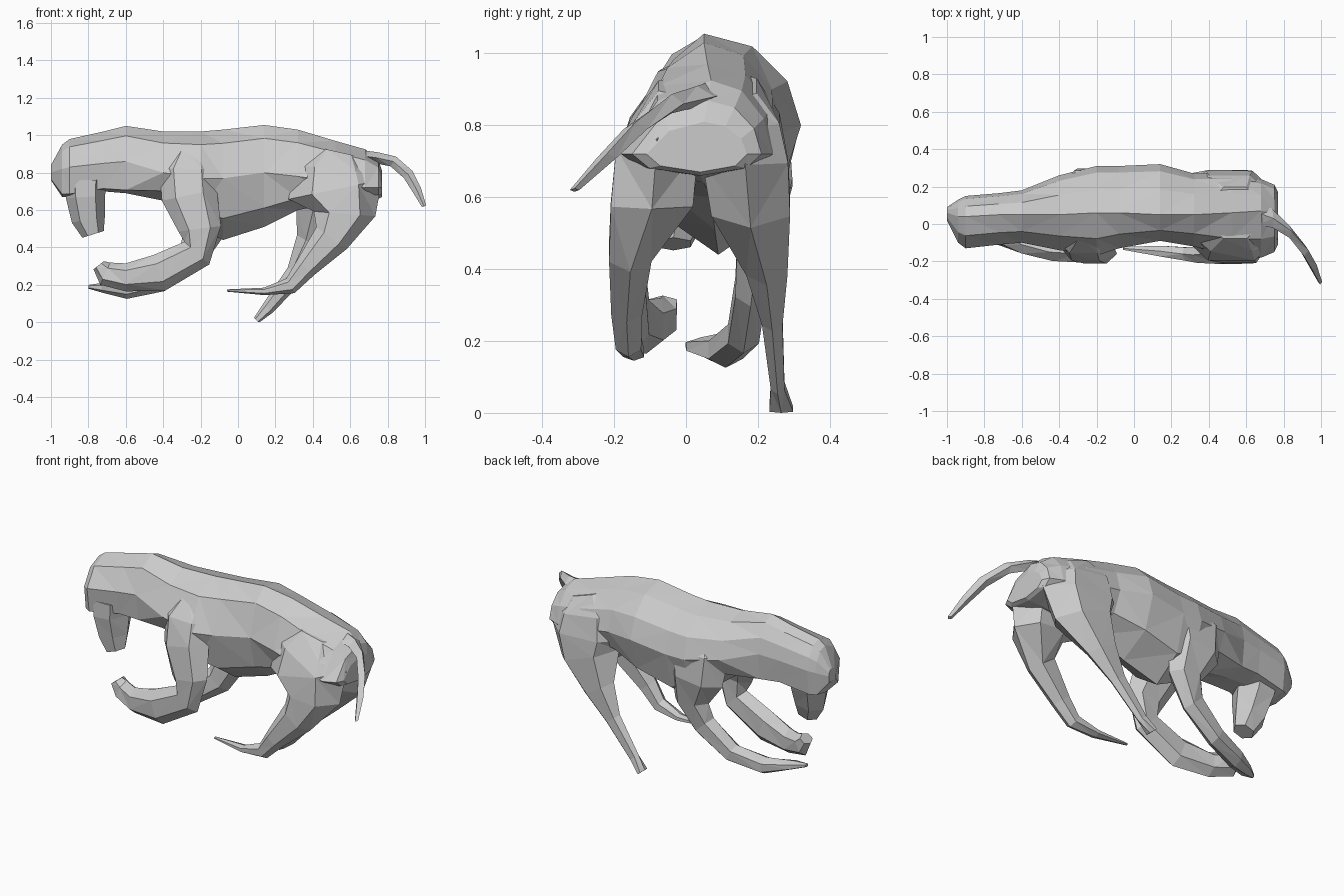
import bpy, bmesh, math
from mathutils import Vector


def loft(name, rings):
    """Skin a list of equal-length point rings into a closed, faceted solid."""
    bm = bmesh.new()
    rows = [[bm.verts.new(p) for p in ring] for ring in rings]
    n = len(rows[0])
    for a, b in zip(rows, rows[1:]):
        for i in range(n):
            j = (i + 1) % n
            bm.faces.new((a[i], a[j], b[j], b[i]))
    bm.faces.new(rows[0][::-1])
    bm.faces.new(rows[-1])
    bmesh.ops.triangulate(bm, faces=bm.faces[:])
    bmesh.ops.recalc_face_normals(bm, faces=bm.faces[:])
    mesh = bpy.data.meshes.new(name)
    bm.to_mesh(mesh)
    bm.free()
    obj = bpy.data.objects.new(name, mesh)
    bpy.context.collection.objects.link(obj)
    return obj


def limb(name, path, sides=6):
    """Tapered tube; each stop is x, y, z, half width in y, half thickness."""
    rings = []
    for k, (x, y, z, w, t) in enumerate(path):
        a, b = path[max(k - 1, 0)], path[min(k + 1, len(path) - 1)]
        d = Vector((b[0] - a[0], 0, b[2] - a[2])).normalized()
        across = Vector((-d.z, 0, d.x))
        ring = []
        for i in range(sides):
            ang = 2 * math.pi * i / sides
            p = Vector((x, y, z)) + across * (t * math.cos(ang))
            p.y += w * 1.1 * math.sin(ang)
            p.z = max(p.z, 0)
            ring.append(p)
        rings.append(ring)
    return loft(name, rings)


def section(x, y0, y1, zb, zt, yr, yb, zw):
    """Nine-sided trunk slice: side limits, bottom, top, ridge y, keel y, widest z."""
    side, low = (.88, .9) if x < -.5 else (.75, .65)   # boxier under the head
    zl = zb * low + zw * (1 - low)
    return [Vector(p) for p in (
        (x, yr, zt),
        (x, y1 * .5 + yr * .5, zt * .86 + zw * .14),
        (x, y1 * .86 + yr * .14, zt * .48 + zw * .52),
        (x, y1, zw),
        (x, y1 * side + yb * (1 - side), zl),
        (x, yb, zb),
        (x, y0 * side + yb * (1 - side), zl),
        (x, y0, zw),
        (x, y0 * .6 + yr * .4, zt * .72 + zw * .28))]


# Trunk, neck and head
slices = [
    (-1.00, .02, .09, .76, .84, .06, .06, .80),
    (-.94, -.10, .13, .67, .95, .04, .03, .82),
    (-.90, -.13, .15, .67, .98, .04, .03, .83),
    (-.72, -.11, .165, .70, 1.02, .05, .04, .85),
    (-.60, -.10, .18, .69, 1.05, .05, .05, .86),
    (-.40, -.14, .26, .65, 1.02, .05, .07, .80),
    (-.20, -.17, .31, .50, 1.02, .06, .08, .77),
    (-.08, -.13, .31, .44, 1.03, .06, .09, .77),
    (.14, -.09, .32, .51, 1.055, .05, .08, .80),
    (.32, -.12, .27, .60, 1.03, .05, .07, .78),
    (.52, -.17, .27, .64, .97, .06, .05, .75),
    (.68, -.18, .24, .66, .925, .07, .04, .72),
    (.75, -.15, .21, .66, .87, .06, .04, .72),
    (.77, -.11, .17, .67, .81, .05, .04, .72),
]
loft("body", [section(*s) for s in slices])

# Muzzle hanging below the head
limb("muzzle", [
    (-.815, .01, .76, .13, .11), (-.815, -.005, .67, .115, .105),
    (-.80, -.02, .55, .08, .09), (-.775, -.035, .47, .05, .06)])

# Front legs
limb("front_leg_near", [
    (-.25, -.01, .94, .06, .08), (-.27, -.075, .82, .085, .15),
    (-.26, -.11, .68, .09, .15),
    (-.205, -.16, .50, .055, .115), (-.22, -.16, .37, .05, .09),
    (-.42, -.15, .265, .05, .10), (-.60, -.11, .24, .05, .075),
    (-.71, -.07, .26, .045, .065), (-.745, -.065, .305, .042, .035)])
limb("front_leg_far", [
    (-.22, .15, .92, .06, .10), (-.22, .20, .80, .09, .20),
    (-.22, .215, .64, .085, .17),
    (-.18, .20, .48, .06, .11), (-.25, .18, .35, .045, .08),
    (-.42, .16, .22, .045, .06), (-.60, .11, .175, .05, .05),
    (-.73, .04, .185, .04, .025), (-.80, .01, .19, .012, .01)])

# Hind legs
limb("hind_leg_near", [
    (.54, -.01, .91, .07, .13), (.52, -.05, .82, .10, .22),
    (.52, -.08, .71, .12, .255),
    (.57, -.095, .58, .12, .165), (.50, -.155, .45, .062, .10),
    (.36, -.165, .29, .045, .06), (.28, -.16, .195, .037, .045),
    (.14, -.145, .165, .03, .02), (-.06, -.13, .17, .008, .006)])
limb("hind_leg_far", [
    (.54, .13, .91, .07, .13), (.51, .155, .82, .11, .22),
    (.51, .165, .70, .125, .25),
    (.50, .18, .58, .115, .20), (.41, .225, .41, .06, .11),
    (.31, .24, .26, .03, .055), (.16, .255, .075, .02, .035),
    (.10, .265, .01, .035, .02)])

# Tail swinging to the near side
limb("tail", [
    (.66, .06, .89, .06, .03), (.74, .03, .88, .045, .03),
    (.83, -.04, .86, .03, .03), (.91, -.14, .79, .03, .03),
    (.955, -.22, .71, .025, .025), (.995, -.31, .62, .012, .012)], 4)
